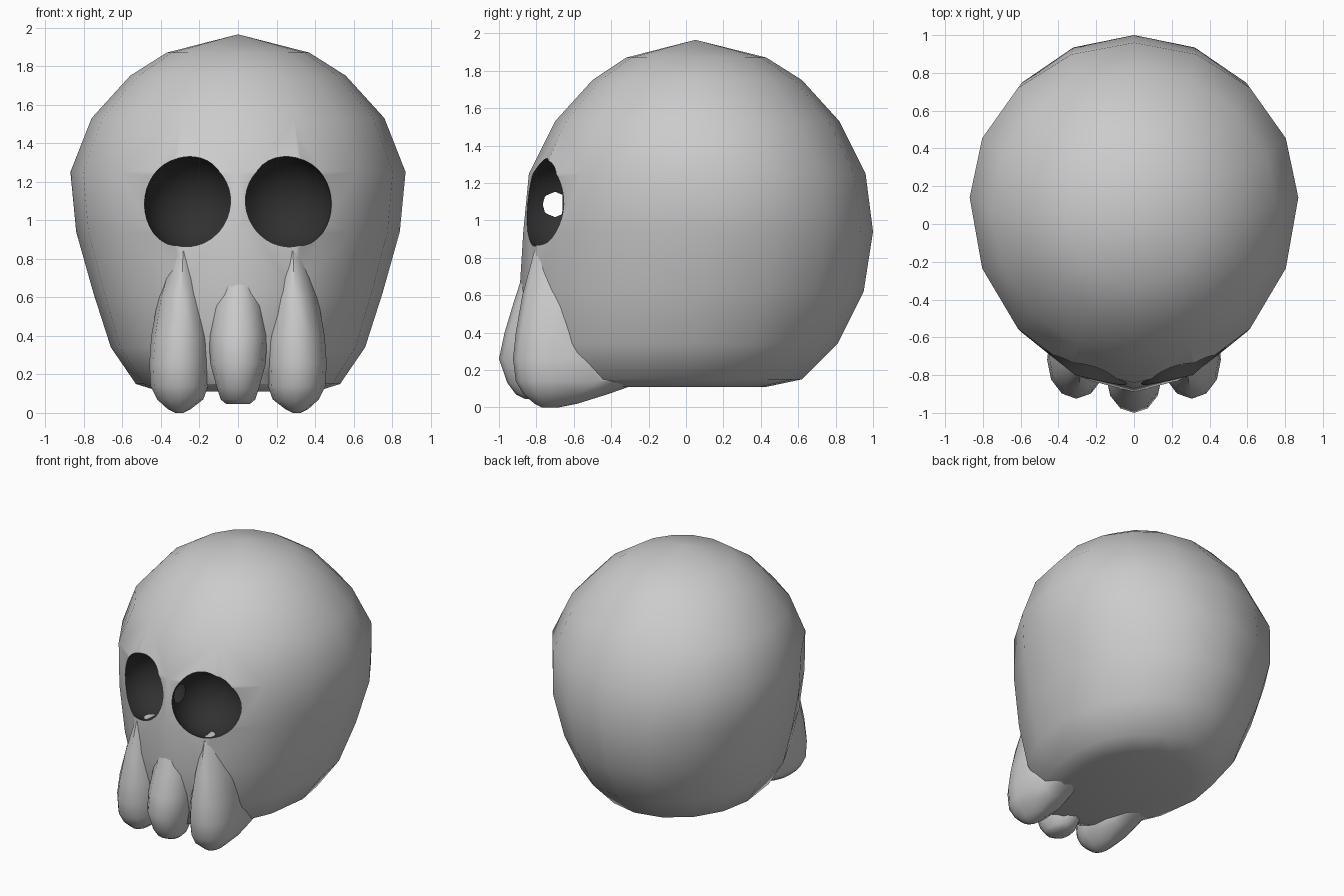
import bpy, bmesh, math

if "Cube" in bpy.data.objects:
    bpy.data.objects.remove(bpy.data.objects["Cube"])

grey = bpy.data.materials.new("bone_grey")
grey.diffuse_color = (0.8, 0.8, 0.8, 1)
grey.use_nodes = True
grey.node_tree.nodes["Principled BSDF"].inputs["Base Color"].default_value = grey.diffuse_color
dark = bpy.data.materials.new("socket_dark")
dark.diffuse_color = (0.03, 0.03, 0.03, 1)
dark.use_nodes = True
dark.node_tree.nodes["Principled BSDF"].inputs["Base Color"].default_value = dark.diffuse_color


def loft(name, rings, segs, tops=None):
    """Stack oval rings (z, x centre, half width, y front, y back, y of widest point)."""
    bm = bmesh.new()
    loops = []
    for z, cx, hw, yf, yb, yc in rings:
        loop = []
        for i in range(segs):
            a = 2 * math.pi * i / segs
            c = math.cos(a)
            y = yc + c * ((yb - yc) if c > 0 else (yc - yf))
            loop.append(bm.verts.new((cx + hw * math.sin(a), y, z)))
        loops.append(loop)
    for a, b in zip(loops, loops[1:]):
        for i in range(segs):
            j = (i + 1) % segs
            bm.faces.new((a[i], a[j], b[j], b[i]))
    bm.faces.new(loops[0])
    if tops:
        tip = bm.verts.new(tops)
        for i in range(segs):
            bm.faces.new((loops[-1][i], loops[-1][(i + 1) % segs], tip))
    else:
        bm.faces.new(loops[-1])
    bmesh.ops.recalc_face_normals(bm, faces=bm.faces)
    me = bpy.data.meshes.new(name)
    bm.to_mesh(me)
    bm.free()
    ob = bpy.data.objects.new(name, me)
    bpy.context.collection.objects.link(ob)
    return ob


def smooth(ob, deg=50):
    bpy.ops.object.select_all(action='DESELECT')
    ob.select_set(True)
    bpy.context.view_layer.objects.active = ob
    bpy.ops.object.shade_smooth_by_angle(angle=math.radians(deg))


# Cranium and face
skull = loft("skull", [
    (0.11, 0, 0.40, -0.70, 0.43, 0.00),
    (0.15, 0, 0.53, -0.80, 0.62, 0.02),
    (0.34, 0, 0.66, -0.85, 0.81, 0.05),
    (0.62, 0, 0.75, -0.89, 0.95, 0.10),
    (0.94, 0, 0.84, -0.87, 1.00, 0.14),
    (1.25, 0, 0.87, -0.84, 0.96, 0.14),
    (1.53, 0, 0.76, -0.70, 0.82, 0.08),
    (1.75, 0, 0.56, -0.50, 0.62, 0.06),
    (1.87, 0, 0.37, -0.32, 0.43, 0.05),
], 16, (0, 0.05, 1.965))
skull.data.materials.append(grey)
skull.data.materials.append(dark)

# Eye sockets, scooped out by two slightly overlapping balls
cutters = []
for side in (-1, 1):
    bpy.ops.mesh.primitive_uv_sphere_add(segments=32, ring_count=20, radius=0.25,
                                         location=(side * 0.24, -0.70, 1.085))
    ball = bpy.context.object
    ball.name = "socket_cutter"
    ball.hide_render = True
    ball.data.materials.append(grey)
    ball.data.materials.append(dark)
    for p in ball.data.polygons:
        p.material_index = 1
    mod = skull.modifiers.new("socket", 'BOOLEAN')
    mod.operation = 'DIFFERENCE'
    mod.solver = 'EXACT'
    mod.object = ball
    cutters.append(ball)
bpy.context.view_layer.objects.active = skull
for m in list(skull.modifiers):
    bpy.ops.object.modifier_apply(modifier=m.name)
for b in cutters:
    bpy.data.objects.remove(b)
smooth(skull)

# Side jaw lobes
for side, name in ((-1, "left_jaw_lobe"), (1, "right_jaw_lobe")):
    lobe = loft(name, [
        (0.00, side * 0.305, 0.02, -0.77, -0.68, -0.73),
        (0.02, side * 0.305, 0.06, -0.81, -0.58, -0.73),
        (0.07, side * 0.300, 0.12, -0.87, -0.42, -0.73),
        (0.14, side * 0.305, 0.15, -0.91, -0.22, -0.72),
        (0.26, side * 0.305, 0.155, -0.925, -0.35, -0.72),
        (0.40, side * 0.300, 0.15, -0.91, -0.40, -0.70),
        (0.60, side * 0.295, 0.12, -0.875, -0.45, -0.66),
        (0.84, side * 0.285, 0.05, -0.81, -0.50, -0.64),
    ], 12)
    smooth(lobe)

# Middle lobe
middle = loft("middle_lobe", [
    (0.045, 0, 0.06, -0.86, -0.72, -0.80),
    (0.07, 0, 0.09, -0.91, -0.66, -0.80),
    (0.13, 0, 0.11, -0.955, -0.60, -0.82),
    (0.26, 0, 0.145, -1.00, -0.55, -0.82),
    (0.40, 0, 0.15, -0.97, -0.55, -0.80),
    (0.55, 0, 0.13, -0.925, -0.55, -0.78),
    (0.72, 0, 0.09, -0.87, -0.55, -0.75),
], 12)
smooth(middle)
